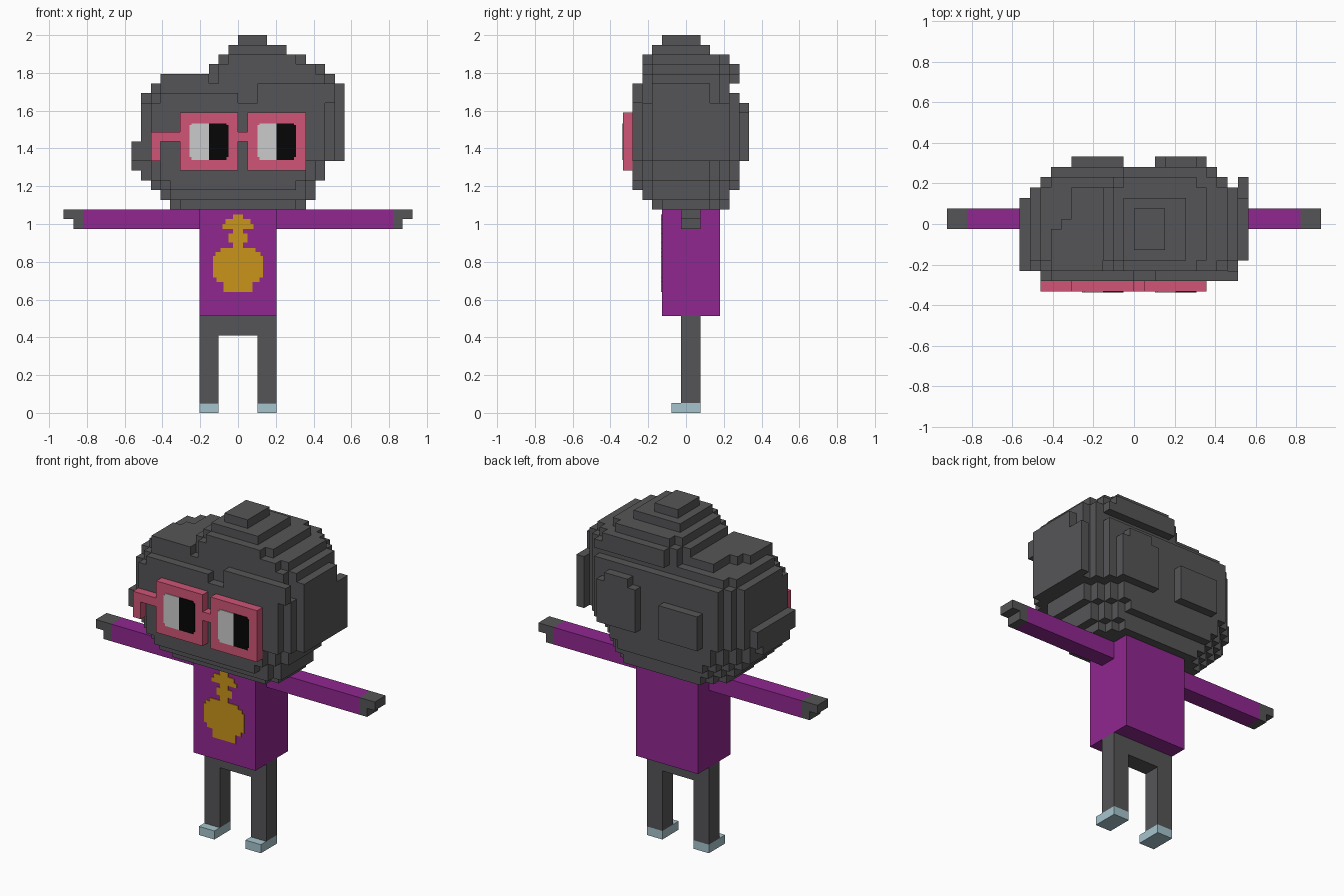
import bpy, bmesh

if "Cube" in bpy.data.objects:
    bpy.data.objects.remove(bpy.data.objects["Cube"])

U = 2 / 39  # edge of one block


def material(name, rgb):
    m = bpy.data.materials.new(name)
    m.diffuse_color = (*[(c / 255) ** 2.2 for c in rgb], 1)
    m.use_nodes = True
    m.node_tree.nodes["Principled BSDF"].inputs["Base Color"].default_value = m.diffuse_color
    return m


GREY = material("charcoal", (86, 86, 88))
PURPLE = material("purple", (143, 43, 143))
GOLD = material("gold", (200, 146, 32))
PINK = material("pink", (207, 85, 117))
BLUE = material("pale_blue", (165, 195, 204))
WHITE = material("white", (202, 202, 202))
BLACK = material("black", (14, 14, 14))


def finish(name, bm, mat):
    me = bpy.data.meshes.new(name)
    bm.to_mesh(me)
    bm.free()
    me.materials.append(mat)
    ob = bpy.data.objects.new(name, me)
    bpy.context.collection.objects.link(ob)
    return ob


def boxes(name, mat, items):
    """Joined boxes in block units: x0, x1, y0, y1, z0, z1."""
    bm = bmesh.new()
    for x0, x1, y0, y1, z0, z1 in items:
        for v in bmesh.ops.create_cube(bm, size=1)["verts"]:
            v.co.x = (x1 if v.co.x > 0 else x0) * U
            v.co.y = ((y1 if v.co.y > 0 else y0) - 0.5) * U
            v.co.z = (z1 if v.co.z > 0 else z0) * U
    return finish(name, bm, mat)


def voxels(name, mat, cells):
    """Outer skin of a set of blocks."""
    bm = bmesh.new()
    verts = {}

    def vert(p):
        if p not in verts:
            verts[p] = bm.verts.new((p[0] * U, (p[1] - 0.5) * U, p[2] * U))
        return verts[p]

    for c in cells:
        for a in range(3):
            b, d = (a + 1) % 3, (a + 2) % 3
            for s in (0, 1):
                n = list(c)
                n[a] += 2 * s - 1
                if tuple(n) in cells:
                    continue
                quad = []
                for i, j in ((0, 0), (1, 0), (1, 1), (0, 1)):
                    p = list(c)
                    p[a] += s
                    p[b] += i
                    p[d] += j
                    quad.append(vert(tuple(p)))
                bm.faces.new(quad if s else quad[::-1])
    return finish(name, bm, mat)


head = set()


def block(x0, x1, y0, y1, z0, z1):
    head.update((x, y, z) for x in range(x0, x1) for y in range(y0, y1) for z in range(z0, z1))


def layer(z0, z1, x0, x1, y0, y1, front, back):
    """Slab with stepped corners, of separate depth at front and back."""
    for y in range(y0, y1):
        i = max(0, front - (y - y0), back - (y1 - 1 - y))
        block(x0 + i, x1 - i, y, y + 1, z0, z1)


# Head, from chin to crown
for spec in ((21, 22, -7, 7, -3, 5, 1, 2), (22, 23, -8, 8, -4, 5, 1, 2),
             (23, 24, -9, 8, -5, 6, 2, 3), (24, 26, -10, 9, -5, 6, 2, 3),
             (26, 32, -10, 10, -5, 6, 1, 2), (32, 33, -10, 10, -4, 6, 1, 2),
             (33, 34, -9, 10, -4, 5, 1, 1), (34, 35, -3, 10, -4, 6, 1, 2),
             (35, 36, -3, 9, -4, 6, 1, 2), (36, 37, -2, 7, -4, 5, 1, 1),
             (37, 38, -1, 5, -3, 3, 0, 0), (38, 39, 0, 3, -2, 2, 0, 0)):
    layer(*spec)
# Fringe, parted above the nose
block(-8, 0, -5, -4, 32, 33)
block(2, 10, -5, -4, 32, 34)
# Flat shoulder of hair on the low side
block(-8, -7, -4, 0, 34, 35)
block(-7, -6, -4, 1, 34, 35)
block(-6, -3, -4, 4, 34, 35)
# Side hair and ear
block(10, 11, -3, 5, 26, 32)
block(10, 11, -3, 3, 32, 34)
block(-11, -10, -4, 3, 26, 28)
block(-11, -10, -3, 2, 25, 26)
# Curls at the back
block(2, 7, 6, 7, 26, 31)
block(3, 6, 6, 7, 31, 32)
block(-6, -1, 6, 7, 26, 30)
voxels("head", GREY, head)

# Body, arms, hands, legs and shoes
boxes("torso", PURPLE, [(-4, 4, -2, 4, 10, 21)])
boxes("arms", PURPLE, [(4, 16, 0, 2, 19, 21), (-16, -4, 0, 2, 19, 21)])
boxes("hands", GREY, [b for s in (-1, 1) for b in (
    (*sorted((16 * s, 17 * s)), 0, 2, 19, 21), (*sorted((17 * s, 18 * s)), 0, 2, 20, 21))])
boxes("legs", GREY, [(2, 4, 0, 2, 1, 8), (-4, -2, 0, 2, 1, 8), (-4, 4, 0, 2, 8, 10)])
boxes("shoes", BLUE, [(2, 4, -1, 2, 0, 1), (-4, -2, -1, 2, 0, 1)])

# Shirt emblem: stacked strips of half width, bottom, top
strips = ((0.5, 20, 20.5), (1.3, 19.5, 20), (1.6, 19, 19.5), (0.5, 18.5, 19),
          (1, 17.6, 18.5), (0.5, 17, 17.6), (1.8, 16.6, 17), (2.3, 16.2, 16.6),
          (2.6, 14, 16.2), (2.2, 13.5, 14), (1.5, 12.5, 13.5))
boxes("shirt_emblem", GOLD, [(-w, w, -2.08, -2, a, b) for w, a, b in strips])

# Glasses with side strap and bridge
boxes("glasses", PINK, [(-6, 0, -6, -5, 25, 31), (1, 7, -6, -5, 25, 31),
                        (0, 1, -6, -5, 28, 29), (-9, -6, -6, -5, 28, 29),
                        (-9, -8, -6, -5, 26, 28)])
# Eyes painted on the lenses
for name, mat, x0, cut0, cut1 in (("eye_whites", WHITE, -5, 0.2, 0), ("pupils", BLACK, -3, 0, 0.2)):
    boxes(name, mat, [b for s in (0, 7) for b in (
        (x0 + s, x0 + s + 2, -6.08, -6, 26.4, 29.7),
        (x0 + s + cut0, x0 + s + 2 - cut1, -6.08, -6, 29.7, 29.9),
        (x0 + s + cut0, x0 + s + 2 - cut1, -6.08, -6, 26.1, 26.4))])
